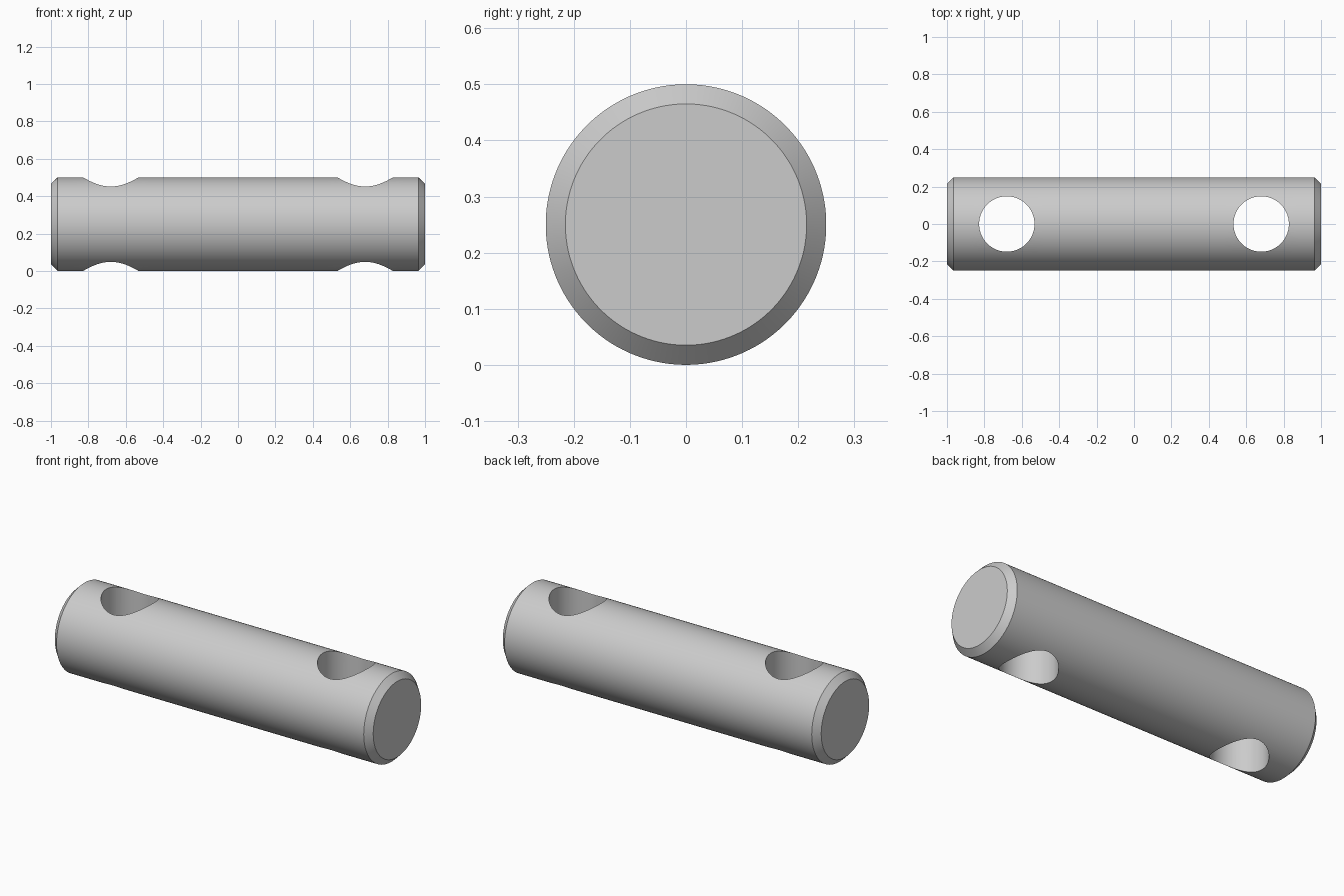
import bpy, bmesh, math
from mathutils import Matrix

cube = bpy.data.objects.get("Cube")
if cube:
    bpy.data.objects.remove(cube, do_unlink=True)

RADIUS, CHAMFER, HALF = 0.25, 0.035, 1.0
HOLE_X, HOLE_RADIUS = 0.68, 0.148
SIDES = 128

grey = bpy.data.materials.new("plain grey")
grey.use_nodes = True
grey.diffuse_color = (0.6, 0.6, 0.6, 1)
grey.node_tree.nodes["Principled BSDF"].inputs["Base Color"].default_value = (0.6, 0.6, 0.6, 1)


def add_object(name, bm):
    mesh = bpy.data.meshes.new(name)
    bm.to_mesh(mesh)
    bm.free()
    mesh.materials.append(grey)
    obj = bpy.data.objects.new(name, mesh)
    bpy.context.collection.objects.link(obj)
    return obj


def ring(bm, x, radius):
    angles = [2 * math.pi * (i + 0.5) / SIDES for i in range(SIDES)]
    return [bm.verts.new((x, radius * math.cos(a), RADIUS + radius * math.sin(a)))
            for a in angles]


# Rod lathed along x: chamfered ends, with extra rings either side of each hole
half_profile = [(HALF, RADIUS - CHAMFER), (HALF - CHAMFER, RADIUS),
                (0.88, RADIUS), (0.48, RADIUS)]
profile = [(-x, r) for x, r in half_profile] + half_profile[::-1]
bm = bmesh.new()
rings = [ring(bm, x, r) for x, r in profile]
for a, b in zip(rings, rings[1:]):
    for i in range(SIDES):
        j = (i + 1) % SIDES
        bm.faces.new((a[i], a[j], b[j], b[i]))
bm.faces.new(rings[0])
bm.faces.new(rings[-1])
bmesh.ops.recalc_face_normals(bm, faces=bm.faces[:])
rod = add_object("rod", bm)

bpy.ops.object.select_all(action="DESELECT")
rod.select_set(True)
bpy.context.view_layer.objects.active = rod

# Round holes drilled straight through from top to bottom, one at a time
for side in (-1, 1):
    bm = bmesh.new()
    bmesh.ops.create_cone(bm, cap_ends=True, segments=96, radius1=HOLE_RADIUS,
                          radius2=HOLE_RADIUS, depth=1,
                          matrix=Matrix.Translation((side * HOLE_X, 0, RADIUS)))
    drill = add_object("hole_cutter", bm)
    drill.hide_render = True
    cut = rod.modifiers.new("hole", "BOOLEAN")
    cut.operation = "DIFFERENCE"
    cut.solver = "EXACT"
    cut.object = drill
    bpy.ops.object.modifier_apply(modifier=cut.name)
    bpy.data.objects.remove(drill, do_unlink=True)

bpy.ops.object.shade_smooth_by_angle(angle=math.radians(30))
